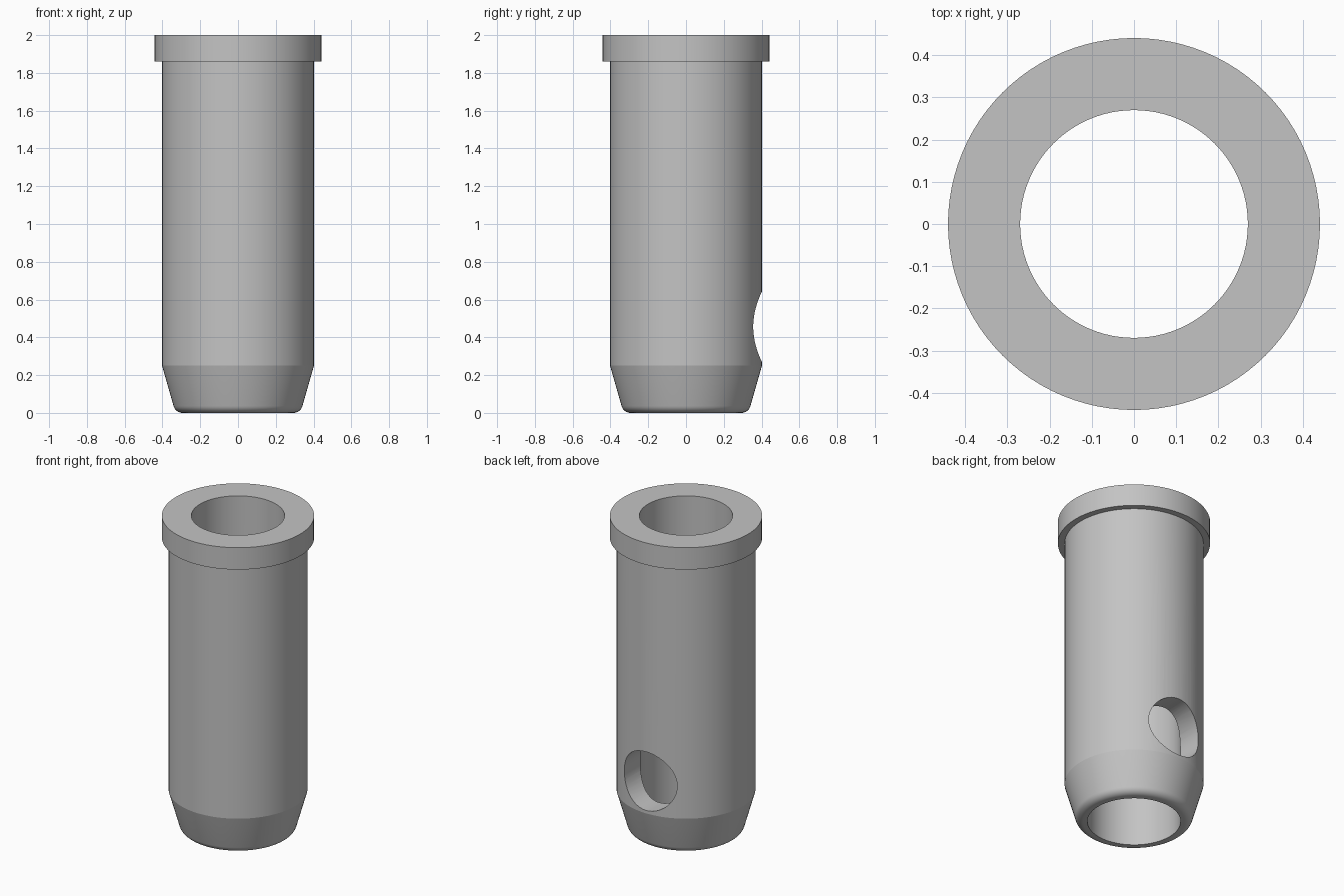
import bpy, bmesh
from math import radians, sin, cos, pi
from mathutils import Matrix, Vector

cube = bpy.data.objects.get("Cube")
if cube:
    bpy.data.objects.remove(cube, do_unlink=True)

SEGMENTS = 96
BORE, BODY, FLANGE = 0.27, 0.402, 0.441

grey = bpy.data.materials.new("plain grey")
grey.use_nodes = True
colour = (0.55, 0.55, 0.55, 1)
grey.diffuse_color = colour
grey.node_tree.nodes["Principled BSDF"].inputs["Base Color"].default_value = colour


def add_object(name, bm):
    bmesh.ops.recalc_face_normals(bm, faces=bm.faces)
    mesh = bpy.data.meshes.new(name)
    bm.to_mesh(mesh)
    bm.free()
    mesh.materials.append(grey)
    obj = bpy.data.objects.new(name, mesh)
    bpy.context.collection.objects.link(obj)
    return obj


# Rounded lower lip, from the flat bottom up to the tapered nose
lip_radius = 0.05
lip = []
for i in range(9):
    a = radians(-90 + 75 * i / 8)
    lip.append((0.293 + lip_radius * cos(a), lip_radius + lip_radius * sin(a)))

# Closed wall profile: lip, nose, body, flange, bore
profile = lip + [(BODY, 0.25), (BODY, 1.86), (FLANGE, 1.86),
                 (FLANGE, 2), (BORE, 2), (BORE, 0)]

# Sleeve turned around the upright axis
bm = bmesh.new()
rings = []
for s in range(SEGMENTS):
    turn = Matrix.Rotation(2 * pi * s / SEGMENTS, 3, "Z")
    rings.append([bm.verts.new(turn @ Vector((r, 0, z))) for r, z in profile])
n = len(profile)
for s in range(SEGMENTS):
    a, b = rings[s], rings[(s + 1) % SEGMENTS]
    for k in range(n):
        m = (k + 1) % n
        bm.faces.new((a[k], b[k], b[m], a[m]))
sleeve = add_object("flanged_sleeve", bm)

# Cutter for the round port through the back wall
bm = bmesh.new()
bmesh.ops.create_cone(bm, cap_ends=True, segments=64, radius1=0.187,
                      radius2=0.187, depth=0.6,
                      matrix=Matrix.Translation((0, 0.4, 0.456))
                      @ Matrix.Rotation(pi / 2, 4, "X"))
cutter = add_object("port_cutter", bm)

port = sleeve.modifiers.new("side port", "BOOLEAN")
port.operation = "DIFFERENCE"
port.solver = "EXACT"
port.object = cutter

# Apply the cut, then remove the helper
bpy.ops.object.select_all(action="DESELECT")
sleeve.select_set(True)
bpy.context.view_layer.objects.active = sleeve
bpy.ops.object.modifier_apply(modifier=port.name)
bpy.data.objects.remove(cutter, do_unlink=True)
bpy.ops.object.shade_smooth_by_angle(angle=radians(14))
